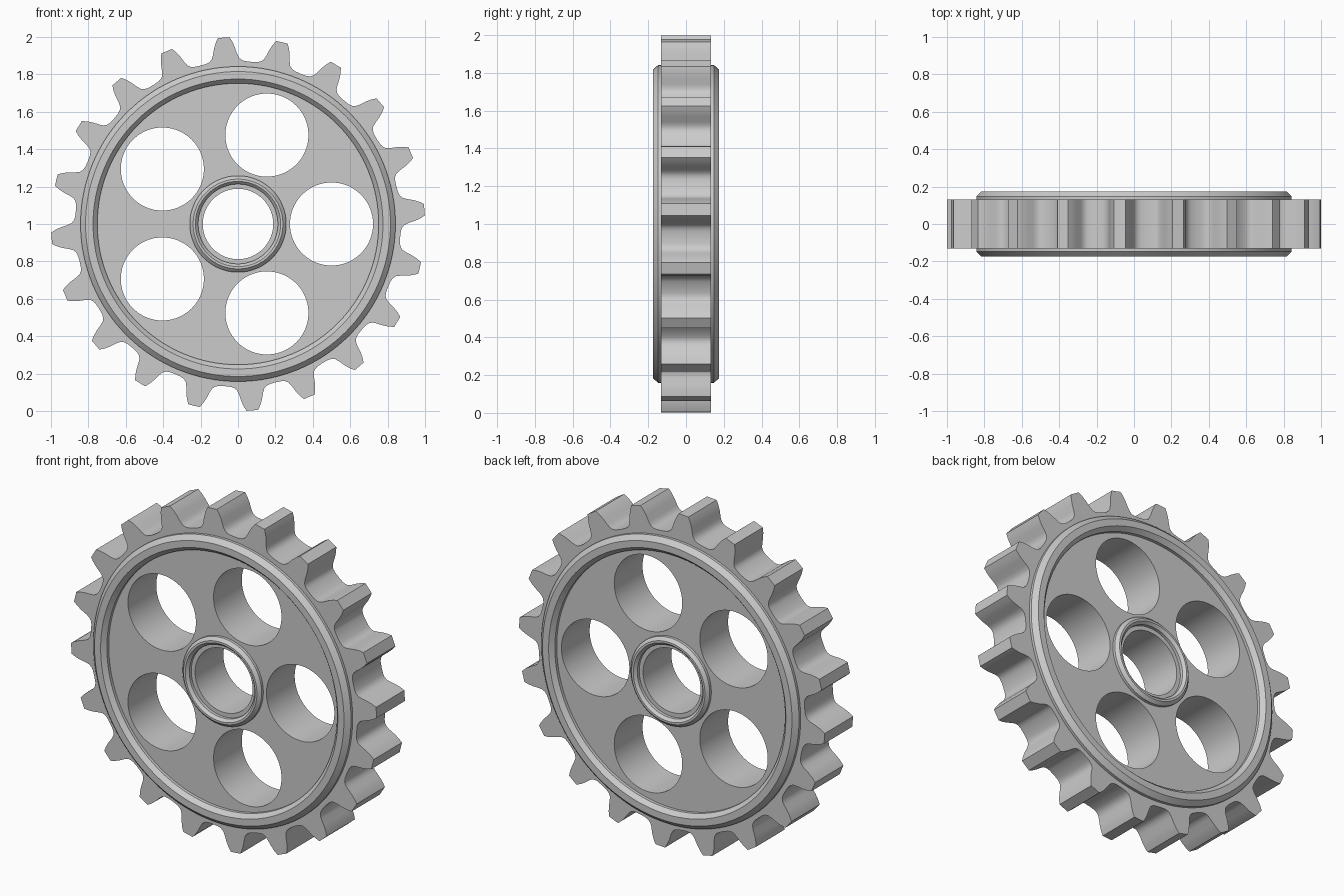
import bpy, bmesh
from math import pi, sin, cos, radians
from mathutils import Matrix

if "Cube" in bpy.data.objects:
    bpy.data.objects.remove(bpy.data.objects["Cube"])

TEETH, HALF = 20, 0.132
CENTRE = Matrix.Translation((0, 0, 1))
# Half tooth from tip to valley: (radius, half width along the arc)
TOOTH = [(1.0, .031), (.975, .045), (.945, .056), (.91, .065),
         (.89, .073), (.878, .086), (.872, .104)]


def circle(cx, cy, r, n=96):
    return [(cx + r * cos(2 * pi * i / n), cy + r * sin(2 * pi * i / n)) for i in range(n)]


def gear_outline():
    pts = []
    for k in range(TEETH):
        mid = radians(4.4) + 2 * pi * k / TEETH
        flank = [(r, -w / r) for r, w in reversed(TOOTH)] + [(r, w / r) for r, w in TOOTH]
        flank.append((.870, pi / TEETH))
        pts += [(r * cos(mid + a), r * sin(mid + a)) for r, a in flank]
    return pts


def finish(name, bm):
    bmesh.ops.recalc_face_normals(bm, faces=bm.faces)
    me = bpy.data.meshes.new(name)
    bm.to_mesh(me)
    bm.free()
    ob = bpy.data.objects.new(name, me)
    bpy.context.collection.objects.link(ob)
    bpy.ops.object.select_all(action='DESELECT')
    ob.select_set(True)
    bpy.context.view_layer.objects.active = ob
    bpy.ops.object.shade_smooth_by_angle(angle=radians(25))
    return ob


def plate(name, loops, half):
    """Filled flat outline with holes, extruded along y."""
    cu = bpy.data.curves.new(name + "_outline", 'CURVE')
    cu.dimensions, cu.fill_mode, cu.extrude = '2D', 'BOTH', half
    for pts in loops:
        sp = cu.splines.new('POLY')
        sp.points.add(len(pts) - 1)
        for p, (x, y) in zip(sp.points, pts):
            p.co = (x, y, 0, 1)
        sp.use_cyclic_u = True
    tmp = bpy.data.objects.new(name + "_outline", cu)
    bpy.context.collection.objects.link(tmp)
    bpy.context.view_layer.update()
    me = bpy.data.meshes.new_from_object(tmp.evaluated_get(bpy.context.evaluated_depsgraph_get()))
    bpy.data.objects.remove(tmp)
    bm = bmesh.new()
    bm.from_mesh(me)
    bpy.data.meshes.remove(me)
    bmesh.ops.remove_doubles(bm, verts=bm.verts, dist=1e-5)
    bm.transform(CENTRE @ Matrix.Rotation(pi / 2, 4, 'X'))
    return finish(name, bm)


def lip(name, profile, side, n=128):
    """Ring turned about the y axis from (radius, height) points."""
    bm = bmesh.new()
    rings = [[bm.verts.new((r * cos(2 * pi * i / n), side * h, r * sin(2 * pi * i / n)))
              for r, h in profile] for i in range(n)]
    m = len(profile)
    for i in range(n):
        a, b = rings[i], rings[(i + 1) % n]
        for j in range(m):
            k = (j + 1) % m
            bm.faces.new((a[j], b[j], b[k], a[k]))
    bm.transform(CENTRE)
    return finish(name, bm)


# Toothed disc with bore and five lightening holes
holes = [circle(.5 * cos(2 * pi * k / 5), .5 * sin(2 * pi * k / 5), .222) for k in range(5)]
plate("gear_disc", [gear_outline(), circle(0, 0, .188)] + holes, HALF)

# Raised chamfered lips on both faces
RIM = [(.842, .125), (.842, .148), (.815, .175), (.775, .175), (.752, .150), (.752, .125)]
HUB = [(.258, .125), (.258, .148), (.240, .166), (.228, .166), (.213, .150), (.213, .125)]
for label, side in (("front", -1), ("back", 1)):
    lip(label + "_rim_lip", RIM, side)
    lip(label + "_hub_lip", HUB, side)
